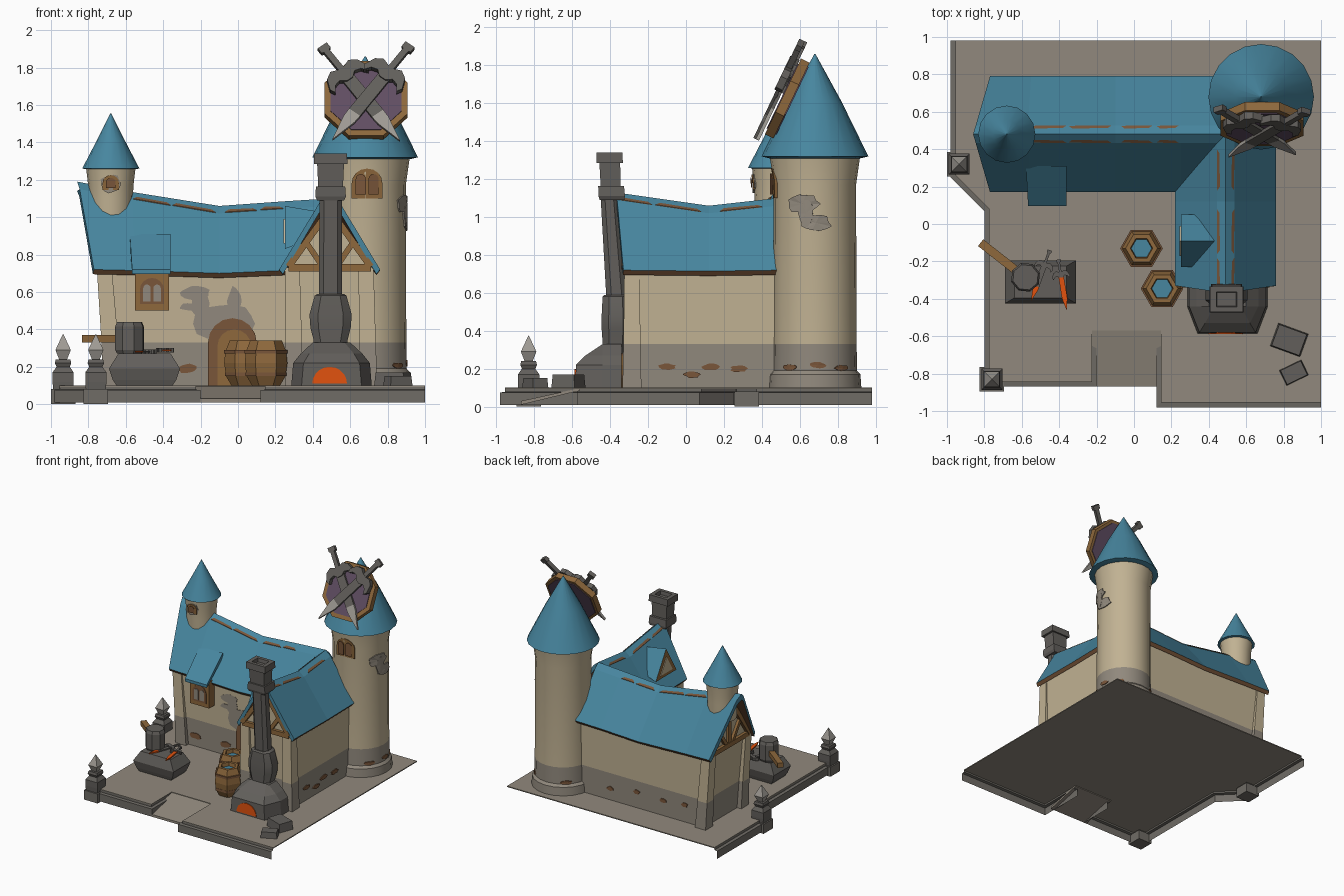
import bpy, bmesh, math, random
from mathutils import Vector, Euler

if "Cube" in bpy.data.objects:
    bpy.data.objects.remove(bpy.data.objects["Cube"])
random.seed(4)

def mat(name, r, g, b):
    m = bpy.data.materials.new(name)
    m.diffuse_color = [((c / 255 + .055) / 1.055) ** 2.4 for c in (r, g, b)] + [1]
    m.use_nodes = True
    m.node_tree.nodes["Principled BSDF"].inputs["Base Color"].default_value = m.diffuse_color
    return m
CREAM = mat("cream plaster", 193, 178, 147)
STONE = mat("wall stone", 145, 137, 125)
BASE = mat("base stone", 112, 108, 102)
DARK = mat("dark stone", 98, 95, 91)
BLUE = mat("blue roof", 71, 134, 159)
WOOD = mat("wood", 142, 104, 60)
RUST = mat("red brown", 122, 86, 58)
FIRE = mat("hot orange", 226, 82, 14)
PURPLE = mat("purple cloth", 96, 77, 98)
STEEL = mat("pale steel", 158, 154, 147)

# ---- helpers ----
def mesh(name, verts, faces, mats, idx=None, smooth=False):
    me = bpy.data.meshes.new(name)
    me.from_pydata([tuple(v) for v in verts], [], faces)
    for m in mats: me.materials.append(m)
    for p, i in zip(me.polygons, idx or [0] * len(faces)): p.material_index = i
    bm = bmesh.new(); bm.from_mesh(me)
    bmesh.ops.recalc_face_normals(bm, faces=bm.faces)
    bm.to_mesh(me); bm.free()
    ob = bpy.data.objects.new(name, me)
    bpy.context.collection.objects.link(ob)
    if smooth:
        bpy.ops.object.select_all(action='DESELECT')
        ob.select_set(True); bpy.context.view_layer.objects.active = ob
        bpy.ops.object.shade_smooth_by_angle(angle=math.radians(32))
    return ob

def loft(name, rings, mats, rule=None, smooth=False):
    n, k = len(rings[0]), len(rings)
    v = [Vector(p) for r in rings for p in r]
    faces = [(i*n+j, i*n+(j+1) % n, (i+1)*n+(j+1) % n, (i+1)*n+j) for i in range(k-1) for j in range(n)]
    js = [j for i in range(k-1) for j in range(n)] + [-1, -1]
    faces += [tuple(range(n)), tuple(range((k-1)*n, k*n))]
    idx = [rule(sum((v[a] for a in f), Vector()) / len(f), j) if rule else 0 for f, j in zip(faces, js)]
    return mesh(name, v, faces, mats, idx, smooth)

def rect(x0, x1, y0, y1, z): return [(x0, y0, z), (x1, y0, z), (x1, y1, z), (x0, y1, z)]

def box(name, c, s, m, top=1, rot=(0, 0, 0)):
    R = Euler(rot).to_matrix()
    return loft(name, [[Vector(c) + R @ Vector(p) for p in rect(-s[0]/2*t, s[0]/2*t, -s[1]/2*t, s[1]/2*t, z)]
                       for t, z in ((1, -s[2]/2), (top, s[2]/2))], [m])

def lathe(name, cx, cy, prof, n, mats, rule=None, smooth=False, ph=0):
    return loft(name, [[(cx + r*math.cos(ph + 2*math.pi*i/n), cy + r*math.sin(ph + 2*math.pi*i/n), z)
                        for i in range(n)] for r, z in prof], mats, rule, smooth)

def prism(name, pts, f, d0, d1, m): return loft(name, [[f(u, v, d) for u, v in pts] for d in (d0, d1)], [m])

def beam(name, a, b, w, f, d, m):
    a, b = Vector(a), Vector(b)
    s = Vector((-(b-a).y, (b-a).x)).normalized() * w / 2
    return prism(name, [a+s, b+s, b-s, a-s], f, -.01, d, m)

def blob(name, u, v, ru, rv, f, m, n=14):
    """Thin irregular patch, fanned so it also hugs round walls."""
    pts = [(u + ru*k*math.cos(a), v + rv*k*math.sin(a))
           for a, k in ((2*math.pi*i/n, random.uniform(.82, 1.12)) for i in range(n))]
    vs = [f(p, q, d) for d in (.006, -.003) for p, q in pts] + [f(u, v, .006)]
    return mesh(name, vs, [(i, (i+1) % n, 2*n) for i in range(n)] + [(i, n+i, n+(i+1) % n, (i+1) % n) for i in range(n)], [m])

def arch(u, v, w, h):
    return [(u-w/2, v), (u+w/2, v)] + [(u + w/2*math.cos(a), v + h - w/2 + w/2*math.sin(a))
                                       for a in (math.pi*i/8 for i in range(9))]

def cyl(cx, cy, r):
    def f(u, v, d):
        a = -math.pi/2 + u/r
        return (cx + (r+d)*math.cos(a), cy + (r+d)*math.sin(a), v)
    return f
def front(y): return lambda u, v, d: (u, y-d, v)
def back(y): return lambda u, v, d: (u, y+d, v)
def left(x): return lambda u, v, d: (x-d, u, v)
def right(x): return lambda u, v, d: (x+d, u, v)
def flat(z): return lambda u, v, d: (u, v, z+d)
two_tone = lambda c, j: 1 if c.z < .33 else 0

# ---- floor sheet with a stepped kerb along front and left only, ramp, gate posts ----
def kerb_path(i):
    return [(1, -.98+i), (.12+i, -.98+i), (.12+i, -.57), (-.2-i, -.57), (-.2-i, -.87+i),
            (-.8+i, -.87+i), (-.8+i, .07+i/2), (-.98+i, .25+i/2), (-.98+i, .98)]
prism("floor", kerb_path(.025) + [(1, .98)], flat(0), .092, .1, STONE)
n = len(kerb_path(0))
kerb = [(x, y, z) for i, z in ((0, .01), (0, .075), (.025, .078), (.025, .1)) for x, y in kerb_path(i)]
mesh("kerb", kerb, [(k*n+j, k*n+j+1, (k+1)*n+j+1, (k+1)*n+j) for k in range(3) for j in range(n-1) if j != 2], [BASE])
loft("entry_ramp", [[(x, -.87, .01), (x, -.87, .03), (x, -.56, .098), (x, -.56, .085)] for x in (-.225, .15)], [STONE])
for x, y in ((-.935, .32), (-.76, -.83)):
    box("post_foot", (x, y, .04), (.13, .13, .08), BASE)
    lathe("gate_post", x, y, [(.076, .08), (.08, .12), (.08, .17), (.05, .2), (.062, .22), (.055, .24)], 4, [DARK], ph=math.pi/4)
    lathe("post_finial", x, y, [(.03, .24), (.058, .29), (.002, .375)], 4, [STEEL], ph=math.pi/4)

# ---- walls with corner posts and gables ----
loft("hall_walls", [rect(-.68-e, .6, .22-e/4, .73+e/4, z) for z, e in ((.1, 0), (.33, .015), (.74, .05))], [CREAM, STONE], two_tone)
loft("wing_walls", [rect(.28-e, .71+e, -.3-e, .5, z) for z, e in ((.1, 0), (.33, .003), (.74, .01))], [CREAM, STONE], two_tone)
for x, y, e in ((-.67, .235, .045), (-.67, .715, .045), (.3, -.285, .01), (.695, -.285, .01)):
    loft("corner_post", [rect(x-s-k, x+s-k, y-s, y+s, z) for z, s, k in ((.1, .05, 0), (.33, .045, e/3), (.73, .04, e))],
         [CREAM, STONE], two_tone)
for name, f, c, w, zt in (("hall_gable", left(-.73), .48, .26, 1.12), ("wing_gable", front(-.31), .49, .22, 1.05)):
    prism(name, [(c-w, .72), (c+w, .72), (c, zt)], f, -.1, 0, CREAM)
    beam("gable_tie", (c-w, .73), (c+w, .73), .04, f, .025, WOOD)
    beam("gable_king", (c, .73), (c, zt-.02), .035, f, .02, WOOD)
    for s in (-1, 1):
        beam("gable_rafter", (c+s*w, .735), (c, zt-.01), .035, f, .03, WOOD)
        beam("gable_brace", (c+s*.04, .74), (c+s*w*.55, .72+(zt-.72)*.42), .03, f, .022, WOOD)

# ---- sagging roofs with worn ridges ----
def roof(name, secs, h, f, rusts):
    rings = []
    for te, tr, zr, ze in secs:
        prof = [(-h, ze), (-.047, zr-.04), (0, zr), (.047, zr-.04), (h, ze),
                (h-.02, ze-.025), (.04, zr-.08), (0, zr-.05), (-.04, zr-.08), (-h+.02, ze-.025)]
        rings.append([f(tr + (te-tr)*abs(u)/h, u, z) for u, z in prof])
    loft(name, rings, [BLUE, RUST], lambda c, j: 1 if j > 3 else 0)
    def ridge(t):
        for a, b in zip(secs, secs[1:]):
            if t <= b[1]: return a[2] + (b[2]-a[2])*(t-a[1])/(b[1]-a[1])
    for a, b in rusts:
        for s in (-1, 1):
            prism("ridge_wear", [(a, .03), (b, .034), (b+.02, .047), (a-.02, .045)],
                  lambda u, v, d: f(u, s*v, ridge(u) - v*.85 + d), 0, .004, RUST)
roof("hall_roof", [(-.77, -.86, 1.19, .72), (-.55, -.57, 1.135, .715), (-.1, -.1, 1.06, .7), (.25, .25, 1.085, .715), (.49, .49, 1.1, .72)],
     .31, lambda t, u, z: (t, .48+u, z), ((-.54, -.38), (-.33, -.14), (-.05, .08), (.14, .22)))
roof("wing_roof", [(-.33, -.37, 1.13, .72), (.12, .12, 1.06, .715), (.48, .48, 1.1, .72)],
     .27, lambda t, u, z: (.49+u, t, z), ((-.33, -.2), (-.14, .06), (.2, .38)))
# wing dormer
A, E, D, C = (.25, -.23, .83), (.33, -.23, .86), (.43, -.09, 1.03), (.25, -.09, 1.06)
mir = lambda p: (p[0], -.18-p[1], p[2])
mesh("wing_dormer", [A, E, D, C, mir(A), mir(E)], [(0, 1, 2, 3), (4, 3, 2, 5), (0, 3, 4), (0, 4, 5, 2, 1)],
     [BLUE, WOOD], [0, 0, 1, 0])
prism("dormer_panel", [(-.17, .86), (-.01, .86), (-.09, .99)], left(.25), -.01, .006, CREAM)

# ---- bay window with shed roof, door ----
loft("bay_window", [rect(-.55, -.37, .14, .24, .5), rect(-.55, -.37, .14, .24, .725)], [WOOD])
prism("bay_glass_rim", arch(-.46, .535, .13, .14), front(.14), 0, .005, RUST)
for x in (-.487, -.433):
    prism("bay_pane", arch(x, .55, .04, .09), front(.14), .005, .009, STONE)
loft("bay_roof", [[(x+k*.012, .095, .695), (x+k*.012, .095, .72), (x, .31, .91), (x, .31, .87)] for x, k in ((-.578, 1), (-.36, 0))], [BLUE])
wall = front(.222)
prism("door_surround", arch(-.03, .1, .26, .36), wall, -.01, .02, RUST)
prism("door", arch(-.02, .1, .18, .3), wall, 0, .028, WOOD)
for u, v, a, b in ((-.06, .43, .17, .12), (-.23, .595, .08, .035), (-.2, .54, .05, .08), (-.02, .55, .04, .08), (-.26, .52, .05, .022)):
    blob("wall_patch", u, v, a, b, front(.214), STONE)
for u in (-.55, -.27, .17):
    blob("low_wear", u, .19, .05, .026, front(.219), RUST)
for u, v in ((-.1, .21), (.03, .17), (.13, .21), (.28, .2)):
    blob("wing_low_wear", u, v, .045, .018, right(.713), RUST)
for x in (-.5, -.3, -.05, .2):
    blob("back_low_wear", x, random.uniform(.15, .25), .03, .018, back(.733), RUST)
for y in (.35, .52, .62):
    blob("side_low_wear", y, .2, .03, .018, left(.688), RUST)

# ---- big tower ----
lathe("tower", .68, .68, [(.245, .1), (.24, .17), (.222, .19), (.22, .33), (.217, 1.17), (.24, 1.33)], 20, [CREAM, STONE], two_tone, True)
lathe("tower_roof", .68, .68, [(.24, 1.31), (.282, 1.32), (.14, 1.61), (.003, 1.86)], 20, [BLUE], None, True)
tw = cyl(.68, .68, .22)
prism("tower_window_frame", arch(.01, 1.1, .16, .16), tw, -.01, .012, WOOD)
for u in (-.022, .042):
    prism("tower_pane", arch(u, 1.12, .05, .11), tw, .012, .018, RUST)
for u, v, a, b in ((.28, 1.07, .09, .05), (.35, .97, .085, .04), (.3, 1.02, .04, .07)):
    blob("tower_patch", u, v, a, b, tw, STONE)
for u in (.2, .36, .5, .85):
    blob("tower_wear", u, random.uniform(.2, .22), .045, .016, tw, RUST)

# ---- small roof turret ----
lathe("turret", -.68, .48, [(.112, .95), (.118, 1.1), (.121, 1.17), (.133, 1.27)], 16, [CREAM], None, True)
lathe("turret_roof", -.68, .48, [(.12, 1.255), (.153, 1.26), (.075, 1.41), (.002, 1.555)], 16, [BLUE], None, True)
tu = cyl(-.68, .48, .123)
blob("turret_patch", 0, 1.18, .055, .05, tu, STONE)
prism("turret_window", arch(0, 1.145, .08, .08), tu, 0, .012, WOOD)
prism("turret_pane", arch(0, 1.155, .045, .055), tu, .012, .017, RUST)

# ---- swords ----
def sword(name, f, p, t, d, th, blade, tip, grip):
    p, t = Vector(p), Vector(t)
    L = (t-p).length; k = L/.7; ax = (t-p)/L; sd = Vector((-ax.y, ax.x))
    def part(n, half, m, a, b):
        pts = [(s, w) for s, w in half] + [(s, -w) for s, w in reversed(half)]
        prism(name + n, [p + ax*s*k + sd*w*k for s, w in pts], f, d+a, d+b, m)
    part("_blade", [(.2, .035), (.5, .037)], blade, th*.2, th*.8)
    part("_tip", [(.5, .037), (.55, .035), (.7, .001)], tip, th*.2, th*.8)
    part("_grip", [(0, .03), (.035, .03), (.04, .017), (.2, .017)], grip, 0, th)
    part("_guard", [(.17, .02), (.155, .06), (.18, .1), (.24, .125), (.27, .11), (.235, .085), (.225, .05), (.25, .02)], grip, -.004, th+.004)

# ---- leaning shield sign ----
def sign(u, v, d):
    return Vector((.685, .525, 1.63)) + Vector((u, .43*v - .9*d, .9*v + .43*d))
def octo(r): return [(r*math.cos(math.pi*(i+.5)/4), r*math.sin(math.pi*(i+.5)/4)) for i in range(8)]
prism("shield_rim", octo(.24), sign, -.035, .015, WOOD)
prism("shield_face", octo(.205), sign, .01, .02, PURPLE)
prism("shield_back", octo(.215), sign, -.041, -.03, PURPLE)
for s, d in ((1, .022), (-1, .036)):
    sword("sign_sword", sign, (-.235*s, .295), (.18*s, -.265), d, .032, DARK, STEEL, DARK)

# ---- forge and chimney ----
loft("forge_hearth", [[(.5-a, -.34, z), (.5-a, -.44, z), (.5-b, y, z), (.5+b, y, z), (.5+a, -.44, z), (.5+a, -.34, z)]
     for z, a, b, y in ((.1, .215, .16, -.585), (.22, .205, .15, -.58), (.27, .165, .12, -.53), (.33, .1, .07, -.44))], [DARK])
prism("forge_fire", [(.49 + .093*math.cos(a), .11 + .09*math.sin(a)) for a in (math.pi*i/10 for i in range(11))], front(-.58), -.02, .008, FIRE)
def shaft(name, rows):
    loft(name, [[(.495 + w*x, y + e*v, z) for x, v in ((-1, -.5), (-.6, -1), (.6, -1), (1, -.5), (1, .5), (.6, 1), (-.6, 1), (-1, .5))]
                for z, w, y, e in rows], [DARK], None, True)
shaft("chimney_bulge", [(.28, .09, -.37, .07), (.34, .09, -.37, .07), (.41, .108, -.37, .075), (.48, .113, -.37, .075), (.58, .085, -.37, .07), (.59, .07, -.37, .06)])
shaft("chimney_shaft", [(.57, .062, -.365, .055), (1.1, .06, -.405, .045)])
def sq(z, w, y, e): return rect(.495-w, .495+w, y-e, y+e, z)
loft("chimney_collar", [sq(1.09, .072, -.39, .065), sq(1.11, .082, -.392, .07), sq(1.165, .078, -.395, .068)], [DARK])
loft("chimney_top", [sq(1.16, .066, -.398, .052), sq(1.29, .072, -.402, .055)], [DARK])
loft("chimney_cap", [sq(1.285, .09, -.403, .07), sq(1.34, .088, -.403, .068), sq(1.34, .055, -.403, .04), sq(1.31, .05, -.403, .036)], [DARK])

# ---- water barrels ----
for x, y in ((.04, -.13), (.15, -.345)):
    lathe("barrel", x, y, [(.075, .1), (.104, .15), (.114, .22), (.108, .28), (.085, .34), (.06, .34), (.055, .31)], 6, [WOOD, BLUE],
          lambda c, j: 1 if j == -1 and c.z > .3 else 0)
    for z, r in ((.15, .104), (.27, .109)):
        lathe("barrel_hoop", x, y, [(r-.01, z), (r+.005, z+.001), (r+.005, z+.02), (r-.01, z+.021)], 6, [RUST])

# ---- anvil stone, hammer, hot blades ----
loft("anvil_stone", [rect(-.5-a, -.5+a, -.31-b, -.31+b, z) for z, a, b in
     ((.1, .15, .09), (.13, .17, .1), (.19, .19, .115), (.27, .14, .085))], [DARK])
lathe("hammer_head", -.58, -.285, [(.07, .27), (.08, .29), (.08, .415), (.07, .44)], 8, [DARK], ph=.3)
loft("hammer_handle", [[(x+o*.014, y+o*.018, .35+h) for o, h in ((-1, -.02), (1, -.02), (1, .02), (-1, .02))]
     for x, y in ((-.82, -.1), (-.59, -.28))], [WOOD])
sword("hot_sword", flat(.272), (-.45, -.14), (-.55, -.41), 0, .016, DARK, FIRE, DARK)
sword("hot_blade", flat(.274), (-.405, -.19), (-.36, -.46), .006, .016, FIRE, FIRE, DARK)

# ---- loose blocks ----
box("loose_block_large", (.83, -.62, .135), (.17, .13, .07), DARK, .92, (0, 0, -.35))
box("loose_block_small", (.855, -.795, .125), (.13, .09, .05), DARK, .92, (0, 0, .45))
